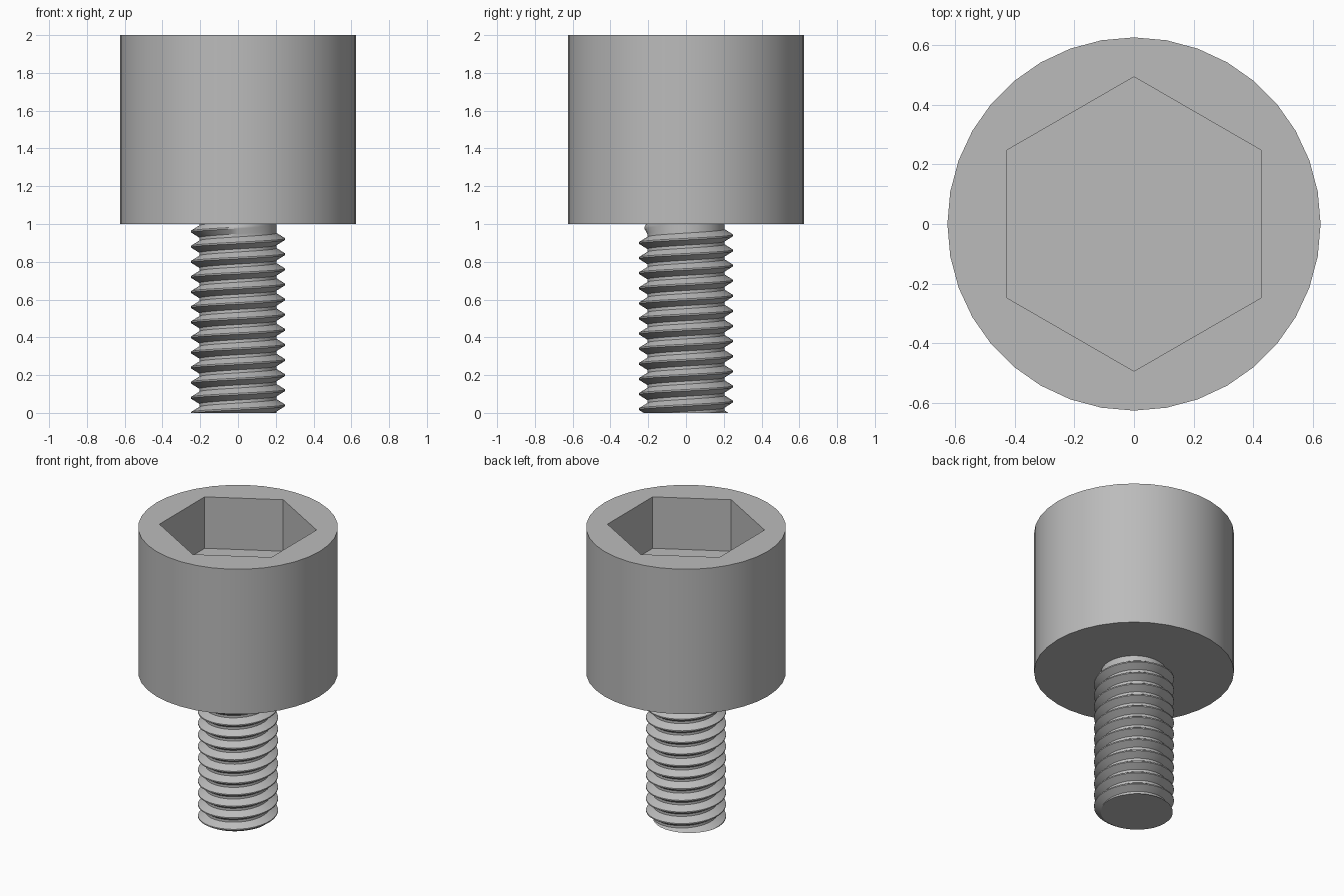
import bpy, bmesh
from math import cos, sin, pi

SIDES = 36
HEAD_R, HEAD_BOTTOM, HEAD_TOP = 0.625, 1.0, 2.0
SOCKET_R, SOCKET_FLOOR = 0.493, 1.645
PITCH, ROOT_R, CREST_R = 0.08, 0.205, 0.25

cube = bpy.data.objects.get("Cube")
if cube:
    bpy.data.objects.remove(cube)

steel = bpy.data.materials.new("grey steel")
steel.use_nodes = True
grey = (0.5, 0.5, 0.5, 1)
steel.diffuse_color = grey
steel.node_tree.nodes["Principled BSDF"].inputs["Base Color"].default_value = grey


def finish(bm, name):
    bmesh.ops.recalc_face_normals(bm, faces=bm.faces)
    mesh = bpy.data.meshes.new(name)
    bm.to_mesh(mesh)
    bm.free()
    mesh.materials.append(steel)
    obj = bpy.data.objects.new(name, mesh)
    bpy.context.collection.objects.link(obj)
    bpy.ops.object.select_all(action='DESELECT')
    obj.select_set(True)
    bpy.context.view_layer.objects.active = obj
    bpy.ops.object.shade_smooth_by_angle(angle=pi / 6)


def ring(bm, count, radius, z, turn=0.0):
    angles = [turn + 2 * pi * i / count for i in range(count)]
    return [bm.verts.new((radius * cos(a), radius * sin(a), z)) for a in angles]


def wall(bm, low, high):
    n = len(low)
    for i in range(n):
        j = (i + 1) % n
        bm.faces.new((low[i], low[j], high[j], high[i]))


# Cylindrical head with a hexagonal socket
bm = bmesh.new()
base = ring(bm, SIDES, HEAD_R, HEAD_BOTTOM)
rim = ring(bm, SIDES, HEAD_R, HEAD_TOP)
floor = ring(bm, 6, SOCKET_R, SOCKET_FLOOR, pi / 6)
lip = ring(bm, 6, SOCKET_R, HEAD_TOP, pi / 6)
wall(bm, base, rim)
wall(bm, floor, lip)
bm.faces.new(base)
bm.faces.new(floor)
# Top face in six sectors, one per socket side
step = SIDES // 6
for k in range(6):
    first = step // 2 + k * step
    arc = [rim[(first + i) % SIDES] for i in range(step + 1)]
    bm.faces.new(arc + [lip[(k + 1) % 6], lip[k]])
finish(bm, "socket_head")

# Threaded shank: a tooth profile swept along a right-hand helix
bm = bmesh.new()
# (height offset in pitches, share of tooth depth)
tooth = [(-0.4, 0), (-0.05, 1), (0.05, 1), (0.4, 0)]
turns = int(HEAD_BOTTOM / PITCH) + 5
rows = []
for s in range(turns * SIDES):
    a = 2 * pi * s / SIDES
    middle = PITCH * (s / SIDES - 2.5)
    fade = min(1, max(0, (0.99 - middle) / 0.03))  # run-out under the head
    row = []
    for offset, share in tooth:
        r = ROOT_R + (CREST_R - ROOT_R) * share * fade
        row.append(bm.verts.new((r * cos(a), r * sin(a), middle + offset * PITCH)))
    rows.append(row)
for s in range(len(rows) - 1):
    here, ahead = rows[s], rows[s + 1]
    for j in range(3):
        bm.faces.new((here[j], ahead[j], ahead[j + 1], here[j + 1]))
    if s + 1 + SIDES < len(rows):
        bm.faces.new((here[3], ahead[3], rows[s + 1 + SIDES][0], rows[s + SIDES][0]))
# Trim both ends flat and cap them
for z, direction in ((0, -1), (HEAD_BOTTOM, 1)):
    cut = bmesh.ops.bisect_plane(
        bm, geom=bm.verts[:] + bm.edges[:] + bm.faces[:], dist=1e-6,
        plane_co=(0, 0, z), plane_no=(0, 0, direction), clear_outer=True)
    edges = [e for e in bm.edges
             if e.is_boundary and all(abs(v.co.z - z) < 1e-4 for v in e.verts)]
    bmesh.ops.edgeloop_fill(bm, edges=edges)
finish(bm, "threaded_shank")
